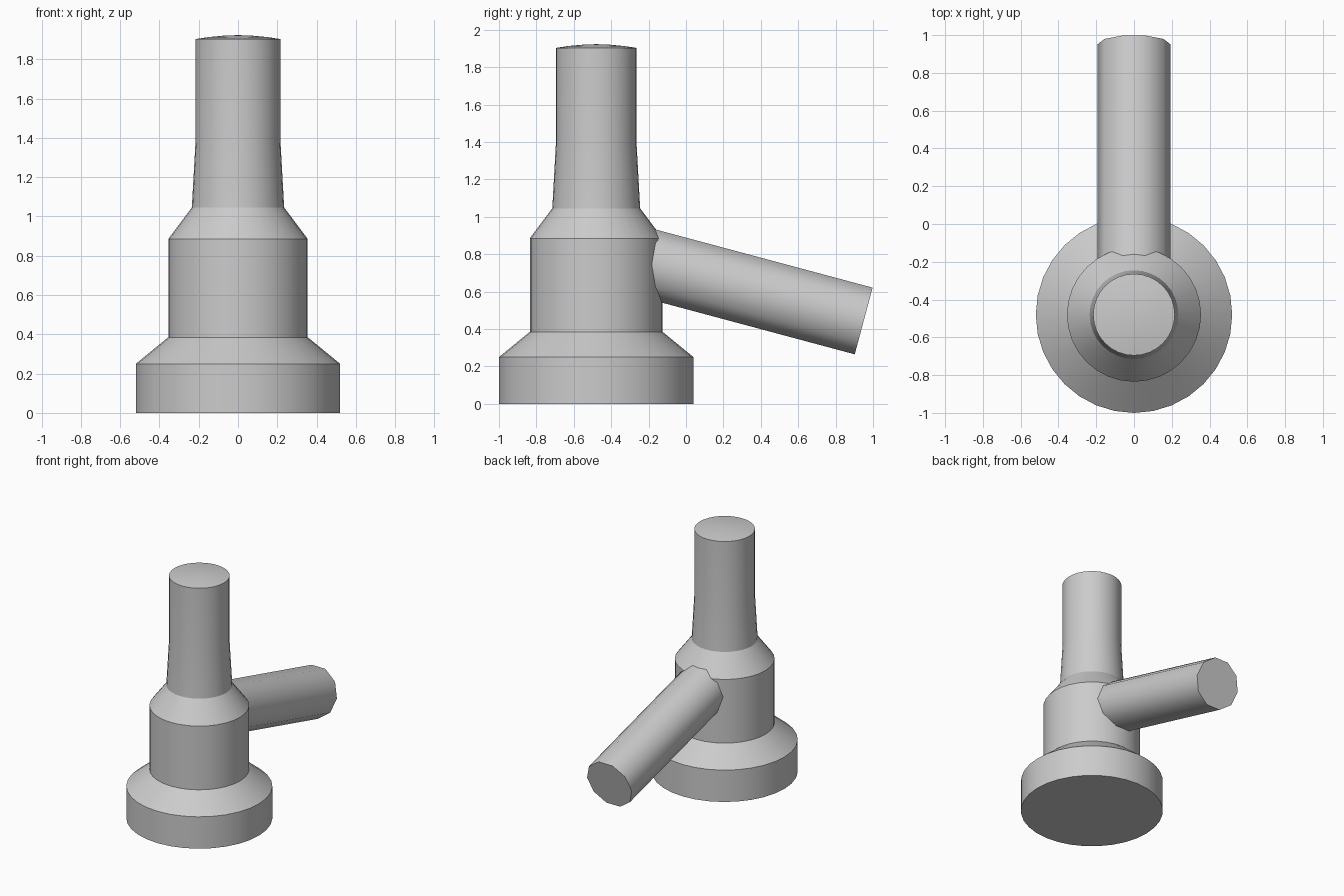
import bpy
import bmesh
import math
from mathutils import Matrix, Vector

cube = bpy.data.objects.get("Cube")
if cube:
    bpy.data.objects.remove(cube, do_unlink=True)

# Single flat grey
grey = bpy.data.materials.new("plain grey")
grey.use_nodes = True
colour = (0.6, 0.6, 0.6, 1)
grey.diffuse_color = colour
grey.node_tree.nodes["Principled BSDF"].inputs["Base Color"].default_value = colour


def add_part(name, bm, matrix):
    bmesh.ops.recalc_face_normals(bm, faces=bm.faces)
    mesh = bpy.data.meshes.new(name)
    bm.to_mesh(mesh)
    bm.free()
    mesh.materials.append(grey)
    obj = bpy.data.objects.new(name, mesh)
    bpy.context.collection.objects.link(obj)
    obj.matrix_world = matrix
    bpy.ops.object.select_all(action="DESELECT")
    obj.select_set(True)
    bpy.context.view_layer.objects.active = obj
    bpy.ops.object.shade_smooth_by_angle(angle=math.radians(38 if name == "side_handle" else 20))
    return obj


# Stepped body: a turned profile of (radius, height), with a shallow dome on top
profile = [(0, 0), (0.52, 0), (0.52, 0.25), (0.355, 0.385), (0.355, 0.885),
           (0.235, 1.045), (0.216, 1.385), (0.216, 1.903),
           (0.15, 1.913), (0.075, 1.92), (0, 1.923)]
bm = bmesh.new()
points = [bm.verts.new((r, 0, z)) for r, z in profile]
edges = [bm.edges.new(pair) for pair in zip(points, points[1:])]
bmesh.ops.spin(bm, geom=points + edges, cent=(0, 0, 0), axis=(0, 0, 1),
               angle=math.tau, steps=32)
bmesh.ops.remove_doubles(bm, verts=bm.verts, dist=0.0005)
add_part("stepped_body", bm, Matrix.Translation((0, -0.48, 0)))

# Sloping side handle: a ten-sided rod running from inside the body to the back
end = Vector((0, 0.95, 0.443))
tilt = math.radians(15)
length = 1.36
direction = Vector((0, math.cos(tilt), -math.sin(tilt)))
bm = bmesh.new()
bmesh.ops.create_cone(bm, cap_ends=True, segments=10, radius1=0.194,
                      radius2=0.194, depth=length)
bmesh.ops.rotate(bm, verts=bm.verts, matrix=Matrix.Rotation(math.pi / 2, 3, "Z"))
middle = end - direction * length / 2
pose = Matrix.Translation(middle) @ Matrix.Rotation(-math.pi / 2 - tilt, 4, "X")
add_part("side_handle", bm, pose)
